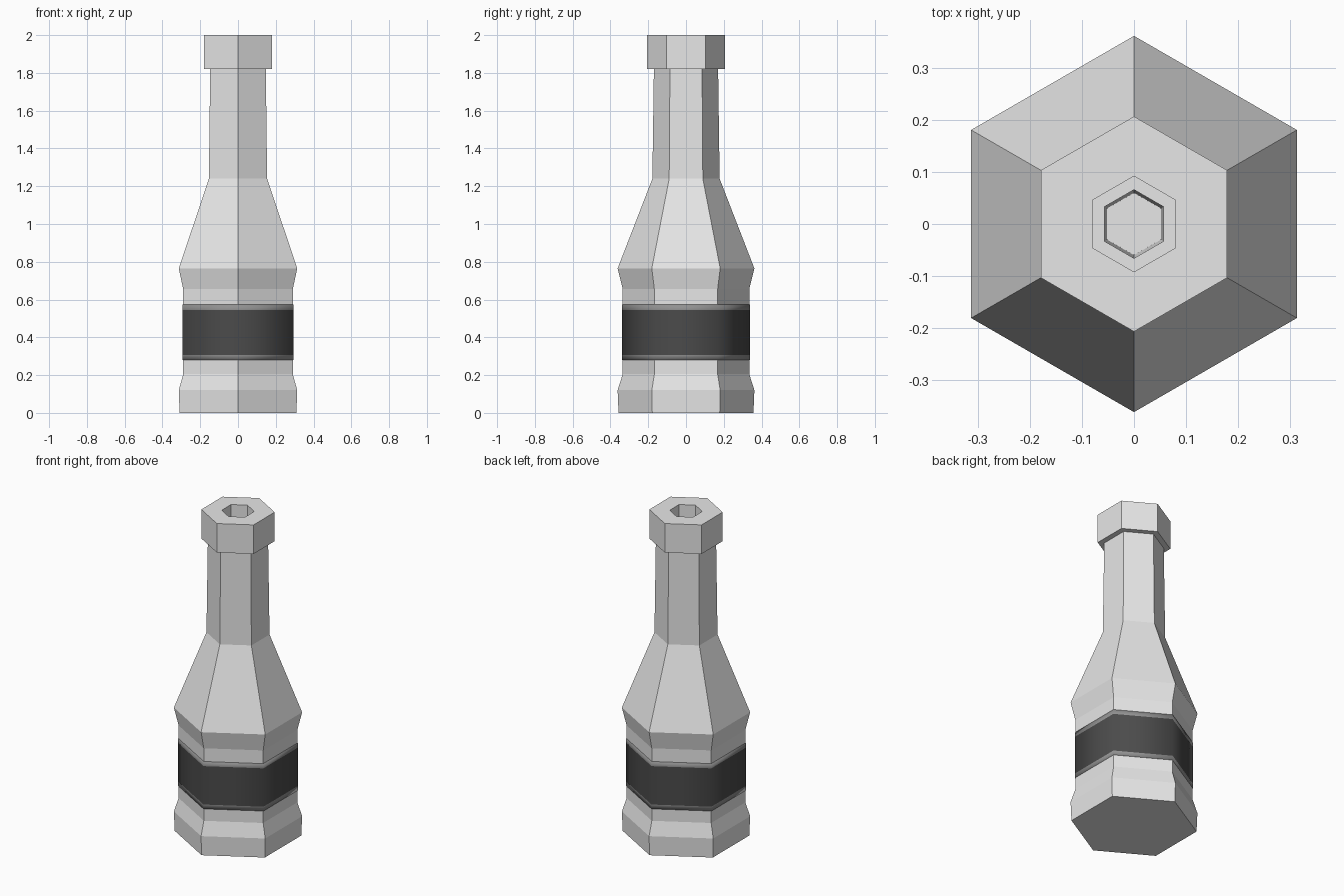
import bpy, bmesh, math

if "Cube" in bpy.data.objects:
    bpy.data.objects.remove(bpy.data.objects["Cube"])


def material(name, v):
    m = bpy.data.materials.new(name)
    m.diffuse_color = (v, v, v, 1)
    m.use_nodes = True
    m.node_tree.nodes["Principled BSDF"].inputs["Base Color"].default_value = m.diffuse_color
    return m


def hex_lathe(name, profile, mats, closed=False):
    """Six-sided lathe of (radius, height) points, corners on the y axis."""
    bm = bmesh.new()
    rings = []
    for r, z in profile:
        rings.append([bm.verts.new((r * math.cos(math.radians(90 + 60 * k)),
                                    r * math.sin(math.radians(90 + 60 * k)), z))
                      for k in range(6)])
    pairs = list(zip(rings, rings[1:]))
    if closed:
        pairs.append((rings[-1], rings[0]))
    else:
        bm.faces.new(rings[0][::-1])
        bm.faces.new(rings[-1])
    for a, b in pairs:
        for k in range(6):
            j = (k + 1) % 6
            bm.faces.new((a[k], a[j], b[j], b[k]))
    bmesh.ops.recalc_face_normals(bm, faces=bm.faces[:])
    me = bpy.data.meshes.new(name)
    bm.to_mesh(me)
    bm.free()
    for m in mats:
        me.materials.append(m)
    ob = bpy.data.objects.new(name, me)
    bpy.context.collection.objects.link(ob)
    return ob


glass = material("light_grey", 0.8)
dark = material("label_black", 0.07)
trim = material("label_grey", 0.28)

# Bottle: outer wall, lip, then down into the stepped mouth
hex_lathe("bottle", [
    (0.357, 0.0), (0.362, 0.12), (0.335, 0.205), (0.335, 0.655),
    (0.362, 0.765), (0.178, 1.24), (0.17, 1.82), (0.207, 1.82),
    (0.207, 2.0), (0.092, 2.0), (0.092, 1.82), (0.066, 1.82),
    (0.060, 1.24)], [glass])

# Label band: dark middle with grey edge strips, smooth around the corners
band = hex_lathe("label_band", [
    (0.33, 0.28), (0.338, 0.28), (0.338, 0.307), (0.338, 0.545),
    (0.338, 0.573), (0.33, 0.573)], [dark, trim], closed=True)
for p in band.data.polygons:
    p.use_smooth = True
    p.material_index = 0 if 0.32 < p.center.z < 0.53 and p.area > 0.05 \
        and math.hypot(p.center.x, p.center.y) > 0.289 else 1
